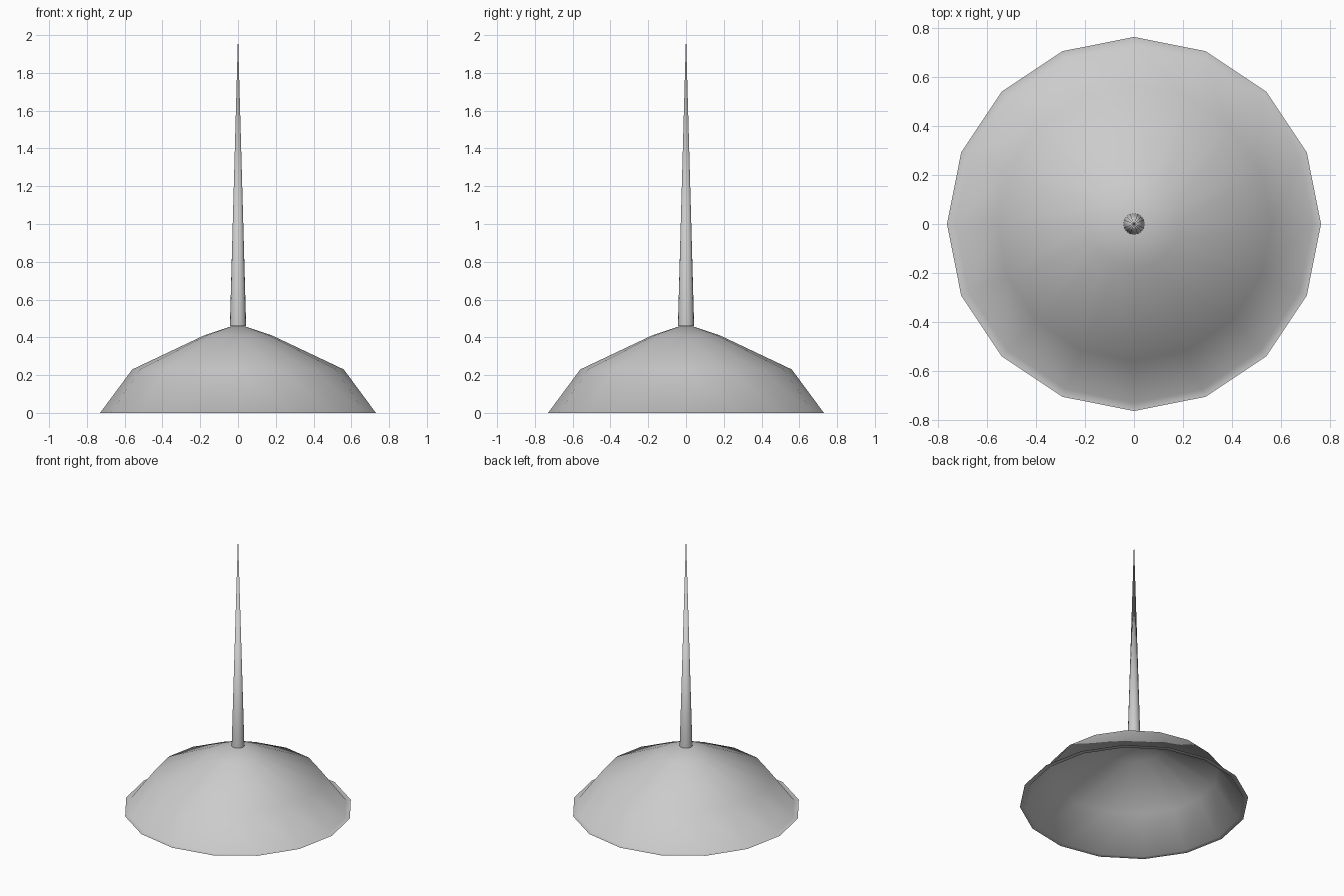
import bpy, bmesh
from math import cos, sin, tau

if "Cube" in bpy.data.objects:
    bpy.data.objects.remove(bpy.data.objects["Cube"])

SIDES = 16


def lathe(name, profile, sides=SIDES):
    """Revolve (radius, height) points around z; zero radius becomes a pole."""
    bm = bmesh.new()
    rings = []
    for r, z in profile:
        if r == 0:
            rings.append([bm.verts.new((0, 0, z))] * sides)
        else:
            rings.append([bm.verts.new((r * cos(tau * i / sides), r * sin(tau * i / sides), z))
                          for i in range(sides)])
    for upper, lower in zip(rings, rings[1:]):
        for i in range(sides):
            j = (i + 1) % sides
            corners = [upper[i], lower[i], lower[j], upper[j]]
            bm.faces.new(list(dict.fromkeys(corners)))
    mesh = bpy.data.meshes.new(name)
    bm.to_mesh(mesh)
    bm.free()
    mesh.shade_smooth()
    obj = bpy.data.objects.new(name, mesh)
    bpy.context.collection.objects.link(obj)
    return obj


# Open, hollow canopy with a narrow flat lip at the bottom
lathe("canopy", [(0, 0.47), (0.18, 0.41), (0.56, 0.23), (0.73, 0), (0.763, 0)])

# Tall tapering spike standing on the canopy
lathe("spike", [(0, 2.0), (0.043, 0.46)])
